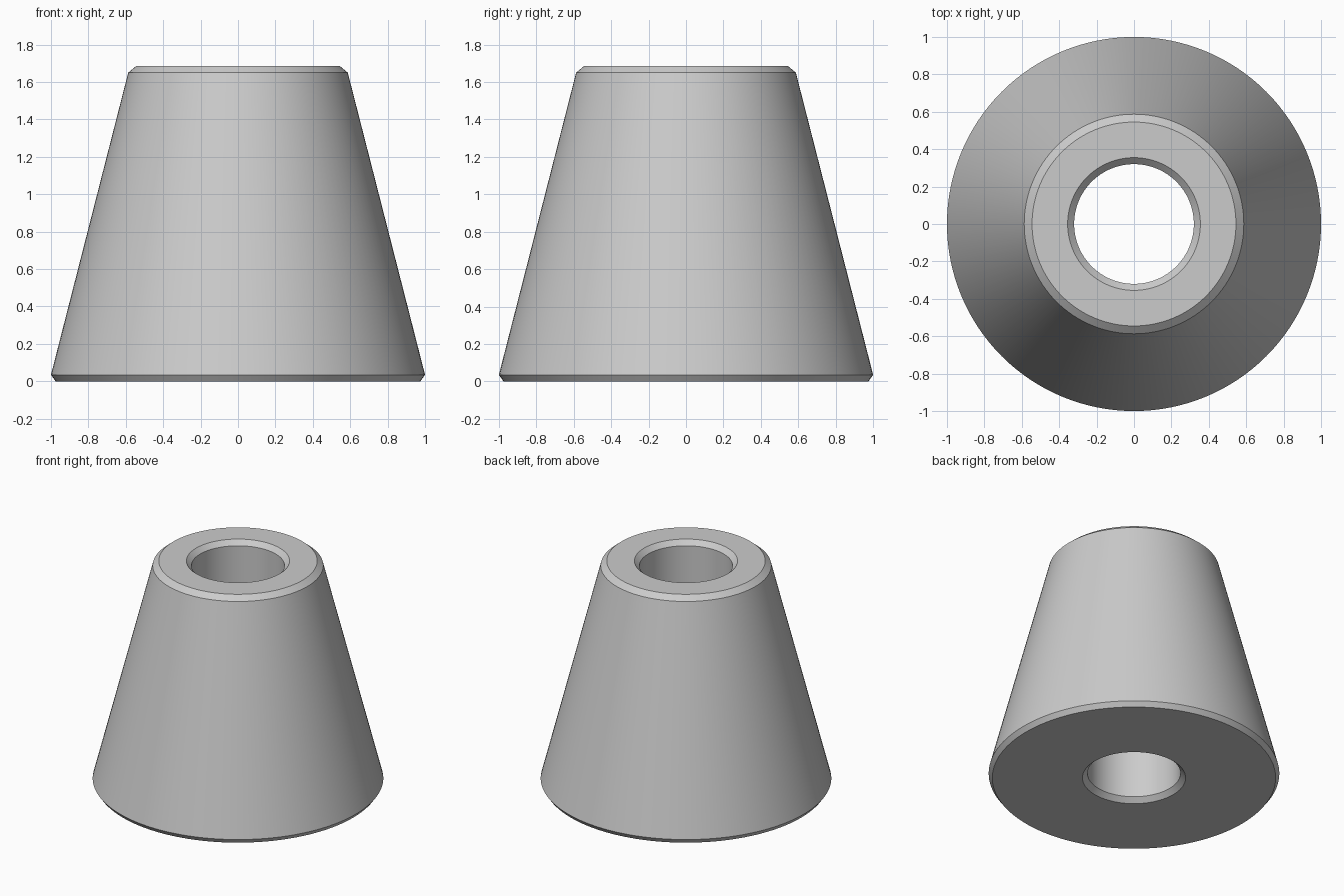
import bpy
import bmesh
import math

cube = bpy.data.objects.get("Cube")
if cube:
    bpy.data.objects.remove(cube, do_unlink=True)

SEGMENTS = 128
HEIGHT = 1.685
CHAMFER = 0.035
BORE = 0.32


def make_material(name, colour):
    mat = bpy.data.materials.new(name)
    mat.use_nodes = True
    mat.diffuse_color = colour
    mat.node_tree.nodes["Principled BSDF"].inputs["Base Color"].default_value = colour
    return mat


def lathe(name, profile, material):
    """Revolve a closed (radius, height) profile around z."""
    bm = bmesh.new()
    rings = []
    for i in range(SEGMENTS):
        a = 2 * math.pi * i / SEGMENTS
        rings.append([bm.verts.new((r * math.cos(a), r * math.sin(a), z))
                      for r, z in profile])
    count = len(profile)
    for i, ring in enumerate(rings):
        following = rings[(i + 1) % SEGMENTS]
        for j in range(count):
            k = (j + 1) % count
            bm.faces.new((ring[j], following[j], following[k], ring[k]))
    bmesh.ops.recalc_face_normals(bm, faces=bm.faces)
    mesh = bpy.data.meshes.new(name)
    bm.to_mesh(mesh)
    bm.free()
    mesh.materials.append(material)
    obj = bpy.data.objects.new(name, mesh)
    bpy.context.collection.objects.link(obj)
    bpy.ops.object.select_all(action="DESELECT")
    obj.select_set(True)
    bpy.context.view_layer.objects.active = obj
    bpy.ops.object.shade_smooth_by_angle(angle=math.radians(25))
    return obj


# Tapered foot: chamfered outer rims and a chamfered through bore
grey = make_material("light grey", (0.6, 0.6, 0.6, 1))
lathe("tapered_foot", [
    (BORE + CHAMFER, 0),
    (0.975, 0),
    (1.0, CHAMFER),
    (0.587, HEIGHT - CHAMFER),
    (0.545, HEIGHT),
    (BORE + CHAMFER, HEIGHT),
    (BORE, HEIGHT - CHAMFER),
    (BORE, CHAMFER),
], grey)
